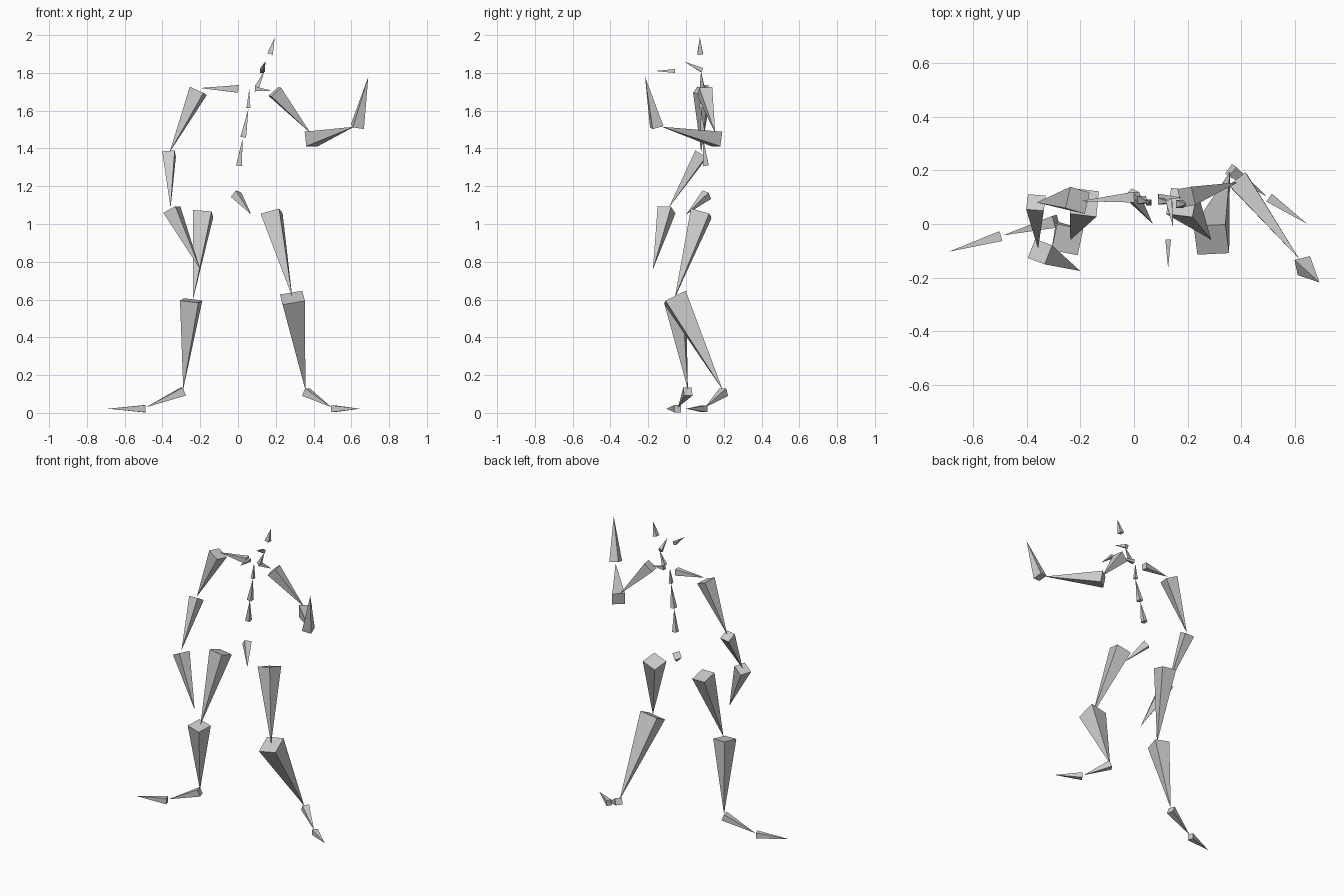
import bpy, bmesh
from mathutils import Vector

grey = bpy.data.materials.new("plain_grey")
grey.diffuse_color = (0.6, 0.6, 0.6, 1)


def bone(name, base, tip, width, facing=(0, -1, 0)):
    """Four-sided spike; one side is turned towards 'facing'."""
    base, tip = Vector(base), Vector(tip)
    axis = (tip - base).normalized()
    f = Vector(facing)
    f = (f - axis * f.dot(axis)).normalized()
    s = axis.cross(f)
    h = width / 2
    bm = bmesh.new()
    ring = [bm.verts.new(base + (f * a + s * b) * h)
            for a, b in ((1, 1), (-1, 1), (-1, -1), (1, -1))]
    apex = bm.verts.new(tip)
    bm.faces.new(ring)
    for i in range(4):
        bm.faces.new((ring[i], ring[(i + 1) % 4], apex))
    bmesh.ops.recalc_face_normals(bm, faces=bm.faces)
    mesh = bpy.data.meshes.new(name)
    bm.to_mesh(mesh)
    bm.free()
    mesh.materials.append(grey)
    bpy.context.collection.objects.link(bpy.data.objects.new(name, mesh))


UP = (0, 0, 1)

# Trunk
bone("pelvis", (-0.01, 0.11, 1.155), (0.07, 0, 1.05), 0.045, (-0.5, -1, 0))
bone("lower_spine", (0.005, 0.105, 1.31), (0.025, 0.09, 1.455), 0.03)
bone("middle_spine", (0.028, 0.09, 1.46), (0.055, 0.08, 1.61), 0.03)
bone("upper_spine", (0.055, 0.08, 1.615), (0.06, 0.085, 1.715), 0.021)

# Neck and head
bone("neck", (0.1, 0.085, 1.725), (0.14, 0.08, 1.81), 0.024)
bone("face", (0.13, 0.085, 1.815), (0.145, -0.01, 1.86), 0.024, UP)
bone("jaw", (0.127, -0.058, 1.81), (0.127, -0.165, 1.81), 0.021, UP)
bone("head_top", (0.17, 0.075, 1.9), (0.195, 0.073, 1.99), 0.03)

# Left arm (x < 0), hanging
bone("left_collar", (0, 0.1, 1.715), (-0.2, 0.085, 1.72), 0.04, UP)
bone("left_upper_arm", (-0.21, 0.088, 1.705), (-0.362, 0.08, 1.38), 0.082, (-0.3, -1, 0))
bone("left_forearm", (-0.365, 0.08, 1.37), (-0.357, -0.092, 1.085), 0.066, (-0.08, -1, 0))
bone("left_hand", (-0.35, -0.103, 1.075), (-0.2, -0.175, 0.76), 0.076, (-0.35, -0.94, 0))

# Right arm, bent and raised
bone("right_collar", (0.09, 0.1, 1.715), (0.18, 0.098, 1.706), 0.025, UP)
bone("right_upper_arm", (0.195, 0.1, 1.7), (0.385, 0.155, 1.48), 0.07, (0, -1, 0.2))
bone("right_forearm", (0.388, 0.163, 1.45), (0.615, -0.13, 1.515), 0.078, UP)
bone("right_hand", (0.632, -0.155, 1.515), (0.69, -0.217, 1.78), 0.06, (0.25, -1, 0))

# Left leg
bone("left_thigh", (-0.185, 0.08, 1.055), (-0.237, -0.06, 0.605), 0.1, (-0.12, -1, 0))
bone("left_shin", (-0.248, -0.058, 0.595), (-0.29, 0.01, 0.125), 0.1, (-0.2, -1, 0))
bone("left_foot", (-0.29, 0.01, 0.113), (-0.487, -0.042, 0.03), 0.046, UP)
bone("left_toe", (-0.495, -0.045, 0.022), (-0.69, -0.103, 0.022), 0.038, UP)

# Right leg
bone("right_thigh", (0.178, 0.08, 1.055), (0.287, -0.058, 0.615), 0.102, (-0.12, -1, 0))
bone("right_shin", (0.288, -0.058, 0.61), (0.357, 0.195, 0.12), 0.12, (0.05, -1, 0))
bone("right_foot", (0.36, 0.2, 0.11), (0.495, 0.102, 0.03), 0.044, UP)
bone("right_toe", (0.503, 0.098, 0.022), (0.645, 0, 0.022), 0.036, UP)
